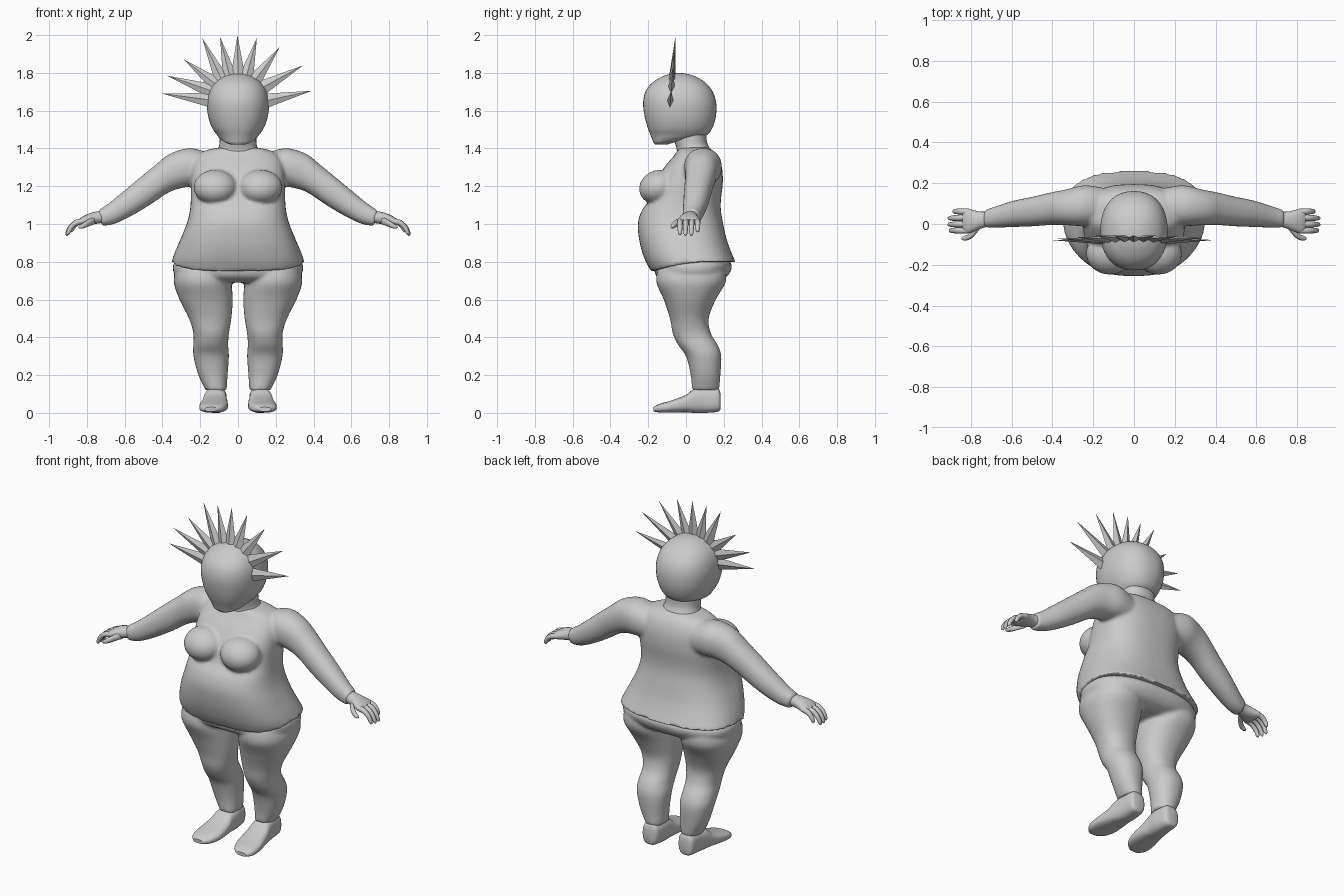
import bpy, bmesh, math
from mathutils import Vector, Matrix


def zr(z, x0, x1, y0, y1):
    """Horizontal ring: centre, half axes."""
    return ((x0 + x1) / 2, (y0 + y1) / 2, z, (x1 - x0) / 2, 0, 0, 0, (y1 - y0) / 2, 0)


def yr(y, x0, x1, z0, z1):
    """Ring facing front."""
    return ((x0 + x1) / 2, y, (z0 + z1) / 2, (x1 - x0) / 2, 0, 0, 0, 0, (z1 - z0) / 2)


def ar(xu, zu, xl, zl, y, hy):
    """Ring across an arm, from its upper and lower outline points."""
    return ((xu + xl) / 2, y, (zu + zl) / 2, 0, hy, 0, (xu - xl) / 2, 0, (zu - zl) / 2)


def smooth_rings(rings, steps):
    """Catmull-Rom interpolation between rings."""
    out = []
    for i in range(len(rings) - 1):
        p = [rings[min(max(j, 0), len(rings) - 1)] for j in range(i - 1, i + 3)]
        for k in range(steps):
            t = k / steps
            out.append([b + 0.5 * t * (c - a + t * (2 * a - 5 * b + 4 * c - d + t * (3 * (b - c) + d - a)))
                        for a, b, c, d in zip(*p)])
    return out + [list(rings[-1])]


def loft(bm, rings, power=2.2, mirror=False, n=32, steps=4):
    def se(v):
        return math.copysign(abs(v) ** (2 / power), v)
    for side in ((1, -1) if mirror else (1,)):
        loops = []
        for r in smooth_rings(rings, steps):
            c, u, v = Vector(r[:3]), Vector(r[3:6]), Vector(r[6:])
            loop = []
            for i in range(n):
                a = 2 * math.pi * i / n
                p = c + u * se(math.cos(a)) + v * se(math.sin(a))
                loop.append(bm.verts.new((p.x * side, p.y, p.z)))
            loops.append(loop)
        for a, b in zip(loops, loops[1:]):
            for i in range(n):
                j = (i + 1) % n
                bm.faces.new((a[i], a[j], b[j], b[i]))
        bm.faces.new(loops[0])
        bm.faces.new(loops[-1])


def finish(bm, name, blend=0, angle=45):
    bmesh.ops.recalc_face_normals(bm, faces=bm.faces)
    me = bpy.data.meshes.new(name)
    bm.to_mesh(me)
    bm.free()
    ob = bpy.data.objects.new(name, me)
    bpy.context.collection.objects.link(ob)
    if blend:  # fuse overlapping volumes into one soft skin
        m = ob.modifiers.new("fuse", 'REMESH')
        m.mode, m.voxel_size, m.use_smooth_shade = 'VOXEL', 0.01, True
        m = ob.modifiers.new("soften", 'SMOOTH')
        m.factor, m.iterations = 0.5, blend
    else:
        bpy.ops.object.select_all(action='DESELECT')
        ob.select_set(True)
        bpy.context.view_layer.objects.active = ob
        bpy.ops.object.shade_smooth_by_angle(angle=math.radians(angle))
    return ob


# Shirt: torso with dipped front hem
bm = bmesh.new()
torso = [(0.80, 0.352, -0.185, 0.262), (0.85, 0.335, -0.22, 0.24), (0.92, 0.305, -0.247, 0.215),
         (1.0, 0.272, -0.255, 0.197), (1.07, 0.255, -0.235, 0.185), (1.13, 0.25, -0.195, 0.185),
         (1.22, 0.25, -0.165, 0.195), (1.30, 0.245, -0.115, 0.19), (1.36, 0.22, -0.065, 0.168),
         (1.39, 0.17, -0.045, 0.14), (1.405, 0.10, -0.03, 0.12)]
loft(bm, [zr(z, -w, w, a, b) for z, w, a, b in torso], power=2.6, n=48)
for v in bm.verts:
    if v.co.y < 0 and v.co.z < 0.95:
        v.co.z -= 0.05 * min(1, -v.co.y / 0.17) * (0.95 - v.co.z) / 0.15
# Shirt: bust
for s in (-1, 1):
    bmesh.ops.create_uvsphere(bm, u_segments=32, v_segments=20, radius=1, matrix=(
        Matrix.Translation((0.12 * s, -0.145, 1.195)) @ Matrix.Rotation(0.35, 4, 'X')
        @ Matrix.Diagonal((0.115, 0.105, 0.09, 1))))
# Shirt: sleeves
loft(bm, [ar(*r) for r in [
    (0.14, 1.37, 0.14, 1.20, 0.09, 0.085), (0.25, 1.402, 0.23, 1.20, 0.09, 0.10),
    (0.36, 1.372, 0.30, 1.19, 0.082, 0.088), (0.44, 1.31, 0.37, 1.165, 0.075, 0.08),
    (0.52, 1.245, 0.46, 1.105, 0.062, 0.073), (0.61, 1.17, 0.56, 1.045, 0.05, 0.065),
    (0.69, 1.105, 0.655, 1.0, 0.035, 0.053), (0.74, 1.073, 0.72, 0.99, 0.025, 0.044)]], mirror=True)
finish(bm, "shirt", blend=5)

# Trousers: pelvis and legs
bm = bmesh.new()
hips = [(0.69, 0.24, -0.10, 0.15), (0.72, 0.325, -0.155, 0.215), (0.78, 0.345, -0.17, 0.243),
        (0.84, 0.30, -0.16, 0.20)]
loft(bm, [zr(z, -w, w, a, b) for z, w, a, b in hips], power=2.5, n=48)
loft(bm, [zr(*r) for r in [
    (0.12, 0.06, 0.172, 0.032, 0.176), (0.20, 0.055, 0.21, 0.025, 0.182), (0.30, 0.048, 0.236, 0.0, 0.187),
    (0.36, 0.052, 0.237, -0.042, 0.168), (0.42, 0.048, 0.236, -0.07, 0.132), (0.50, 0.035, 0.26, -0.085, 0.12),
    (0.60, 0.028, 0.31, -0.118, 0.158), (0.69, 0.035, 0.34, -0.157, 0.21), (0.76, 0.05, 0.33, -0.15, 0.21)]],
    mirror=True)
finish(bm, "trousers", blend=4)

# Feet
bm = bmesh.new()
loft(bm, [yr(*r) for r in [
    (0.183, 0.09, 0.15, 0.02, 0.10), (0.168, 0.07, 0.166, 0.006, 0.132), (0.10, 0.06, 0.172, 0, 0.138),
    (0.04, 0.06, 0.182, 0, 0.125), (0.0, 0.055, 0.19, 0.003, 0.095), (-0.08, 0.055, 0.204, 0.002, 0.065),
    (-0.14, 0.075, 0.20, 0.002, 0.048), (-0.172, 0.11, 0.175, 0.008, 0.03)]], power=2.7, mirror=True)
finish(bm, "feet")

# Hands: palm, four curled fingers, thumb
bm = bmesh.new()
loft(bm, [ar(*r) for r in [
    (0.71, 1.07, 0.695, 1.01, 0.028, 0.038), (0.75, 1.066, 0.735, 1.003, 0.02, 0.04),
    (0.79, 1.055, 0.78, 0.997, 0.015, 0.052), (0.825, 1.038, 0.815, 0.995, 0.015, 0.062),
    (0.842, 1.025, 0.83, 1.0, 0.015, 0.05)]], mirror=True, n=20)
for y0, y1, k in ((-0.032, -0.032, 0.94), (0.0, -0.003, 1), (0.032, 0.028, 1), (0.06, 0.062, 0.75)):
    path = [(0.0, 1.016, 0.0, 0.015), (0.045, 1.006, 0.012, 0.015), (0.075, 0.978, 0.03, 0.013),
            (0.09, 0.948, 0.04, 0.010), (0.094, 0.938, 0.04, 0.003)]
    rings = []
    for dx, z, lean, r in path:
        x, z, t = 0.815 + dx * k, 1.016 + (z - 1.016) * k, lean * 25
        h = Vector((math.sin(t), math.cos(t))) * r
        rings.append(ar(x + h.x, z + h.y, x - h.x, z - h.y, y0 + (y1 - y0) * dx / 0.094, r))
    loft(bm, rings, 2, True, n=12, steps=3)
loft(bm, [ar(*r) for r in [
    (0.762, 1.04, 0.755, 1.0, -0.01, 0.018), (0.79, 1.025, 0.785, 0.99, -0.045, 0.018),
    (0.818, 1.007, 0.81, 0.98, -0.065, 0.014), (0.838, 0.993, 0.832, 0.975, -0.07, 0.011),
    (0.847, 0.984, 0.845, 0.979, -0.071, 0.003)]], 2, True, n=12)
finish(bm, "hands", angle=60)

# Neck
bm = bmesh.new()
loft(bm, [zr(*r) for r in [(1.34, -0.14, 0.14, -0.045, 0.15), (1.40, -0.105, 0.105, -0.05, 0.125),
                           (1.44, -0.097, 0.097, -0.06, 0.11), (1.52, -0.097, 0.097, -0.06, 0.11)]])
finish(bm, "neck")

# Head: smooth helmet-like shape with a forward chin
bm = bmesh.new()
head = [(1.42, 0.035, -0.163, -0.10), (1.432, 0.068, -0.172, -0.06), (1.452, 0.095, -0.18, 0.05),
        (1.472, 0.112, -0.188, 0.112), (1.51, 0.138, -0.203, 0.14), (1.57, 0.158, -0.219, 0.158),
        (1.64, 0.165, -0.227, 0.16), (1.70, 0.154, -0.215, 0.142), (1.745, 0.127, -0.182, 0.107),
        (1.775, 0.09, -0.137, 0.063), (1.79, 0.058, -0.10, 0.025), (1.797, 0.03, -0.067, -0.007),
        (1.799, 0.004, -0.041, -0.033)]
loft(bm, [zr(z, -w, w, a, b) for z, w, a, b in head], power=2.25, n=48)
finish(bm, "head", angle=60)

# Crown of flat-sided spikes: base x, z then tip x, z
bm = bmesh.new()
for bx, bz, tx, tz in [(-0.135, 1.655, -0.40, 1.69), (-0.125, 1.70, -0.375, 1.785), (-0.105, 1.73, -0.285, 1.87),
                       (-0.08, 1.75, -0.19, 1.985), (-0.04, 1.765, -0.095, 1.99), (0.0, 1.77, -0.003, 2.0),
                       (0.04, 1.765, 0.10, 1.985), (0.08, 1.75, 0.22, 1.935), (0.115, 1.715, 0.345, 1.84),
                       (0.135, 1.65, 0.39, 1.705)]:
    dx, dz = tx - bx, tz - bz
    bmesh.ops.create_cone(bm, cap_ends=True, segments=4, radius1=0.04, radius2=0, depth=math.hypot(dx, dz), matrix=(
        Matrix.Translation(((bx + tx) / 2, 0, (bz + tz) / 2)) @ Matrix.Rotation(math.atan2(dx, dz), 4, 'Y')
        @ Matrix.Diagonal((1, 0.45, 1, 1))))
for v in bm.verts:
    v.co.y += -0.083 + 0.08 * (v.co.z - 1.65)
finish(bm, "crown_spikes", angle=20)
